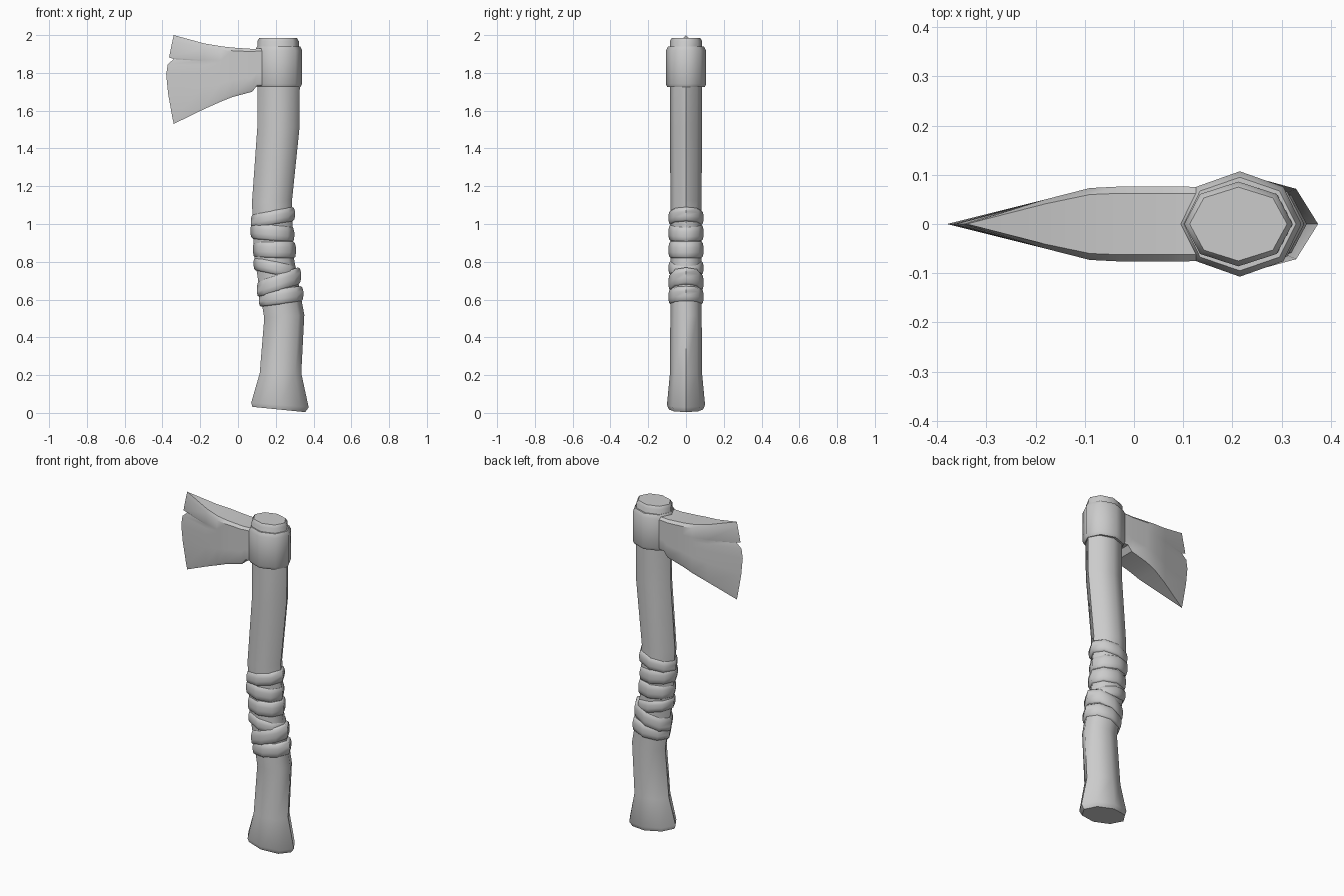
import bpy, bmesh, math

cube = bpy.data.objects.get("Cube")
if cube:
    bpy.data.objects.remove(cube, do_unlink=True)

grey = bpy.data.materials.new("plain grey")
grey.use_nodes = True
grey.diffuse_color = (0.6, 0.6, 0.6, 1)
grey.node_tree.nodes["Principled BSDF"].inputs["Base Color"].default_value = (0.6, 0.6, 0.6, 1)


def loft(name, rings, angle, cap_end=True):
    """Skin a list of equal-length point rings into one solid."""
    bm = bmesh.new()
    loops = [[bm.verts.new(p) for p in ring] for ring in rings]
    n = len(loops[0])
    for a, b in zip(loops, loops[1:]):
        for i in range(n):
            j = (i + 1) % n
            bm.faces.new((a[i], a[j], b[j], b[i]))
    bm.faces.new(loops[0])
    if cap_end:
        bm.faces.new(loops[-1])
    bmesh.ops.remove_doubles(bm, verts=bm.verts, dist=0.0005)
    bmesh.ops.recalc_face_normals(bm, faces=bm.faces)
    mesh = bpy.data.meshes.new(name)
    bm.to_mesh(mesh)
    bm.free()
    mesh.materials.append(grey)
    obj = bpy.data.objects.new(name, mesh)
    bpy.context.collection.objects.link(obj)
    bpy.ops.object.select_all(action='DESELECT')
    obj.select_set(True)
    bpy.context.view_layer.objects.active = obj
    bpy.ops.object.shade_smooth_by_angle(angle=math.radians(angle))
    return obj


def octagon(cx, z, rx, ry, slope=0):
    """Eight-sided ring, sheared along x by the slope."""
    ring = []
    for k in range(8):
        a = k * math.pi / 4
        dx = rx * math.cos(a)
        ring.append((cx + dx, ry * math.sin(a), z + slope * dx))
    return ring


# Bent handle: centre x, z, half width x, half width y, slope
handle = [
    (0.216, 0.018, 0.140, 0.090, -0.1),
    (0.222, 0.042, 0.152, 0.101, -0.08),
    (0.225, 0.21, 0.110, 0.085, 0),
    (0.245, 0.51, 0.106, 0.083, 0.08),
    (0.190, 0.83, 0.104, 0.083, 0),
    (0.180, 1.12, 0.106, 0.083, 0.05),
    (0.214, 1.51, 0.112, 0.084, 0.03),
    (0.215, 1.73, 0.112, 0.085, 0),
    (0.212, 1.968, 0.110, 0.086, 0),
    (0.212, 1.985, 0.099, 0.075, 0),
]
loft("handle", [octagon(*r) for r in handle], 55)

# Leather wraps: centre x, z at left, z at right, height, half width x
wraps = [
    (0.185, 1.015, 1.055, 0.075, 0.117),
    (0.182, 0.965, 0.945, 0.085, 0.116),
    (0.193, 0.868, 0.862, 0.088, 0.114),
    (0.196, 0.792, 0.745, 0.070, 0.114),
    (0.217, 0.655, 0.730, 0.090, 0.117),
    (0.228, 0.602, 0.632, 0.082, 0.118),
]
for i, (cx, zl, zr, h, rx) in enumerate(wraps):
    slope = (zr - zl) / (2 * rx)
    rings = [octagon(cx, (zl + zr) / 2 + t * h, rx * s, 0.093 * s, slope)
             for t, s in ((-0.5, 0.89), (-0.4, 0.97), (-0.15, 1), (0.15, 1), (0.4, 0.95), (0.5, 0.87))]
    loft("grip_wrap_%d" % (i + 1), rings, 55)

# Collar of the axe head
collar = [(1.725, 0.116, 0.099), (1.742, 0.125, 0.107),
          (1.918, 0.125, 0.107), (1.94, 0.114, 0.095)]
loft("head_collar", [octagon(0.215, *r) for r in collar], 55)

# Cutting edge with a chip near the top, listed upward as x, z
edge = [(-0.34, 1.53), (-0.346, 1.555), (-0.37, 1.69), (-0.38, 1.79), (-0.372, 1.845),
        (-0.34, 1.873), (-0.365, 1.882), (-0.347, 1.97), (-0.34, 2.0)]
levels = [(z - 1.53) / 0.47 for x, z in edge]

# Blade stations: x, bottom z, top z, half thickness
stations = [
    (0.18, 1.735, 1.93, 0.074), (0.10, 1.732, 1.928, 0.076),
    (0.075, 1.70, 1.927, 0.076), (-0.03, 1.672, 1.934, 0.076),
    (-0.09, 1.648, 1.941, 0.073), (-0.18, 1.608, 1.956, 0.050),
]


def both_sides(points):
    """Close a side profile with its mirror image across y."""
    return points + [(x, -y, z) for x, y, z in reversed(points)]


rings = []
for x, bottom, top, half in stations:
    side = []
    for t in levels:
        bevel = 0.82 if t == levels[-1] else 0.92 if t == 0 else 1
        side.append((x, half * bevel, bottom + t * (top - bottom)))
    rings.append(both_sides(side))
rings.append(both_sides([(x, 0, z) for x, z in edge]))
loft("axe_blade", rings, 30, cap_end=False)
